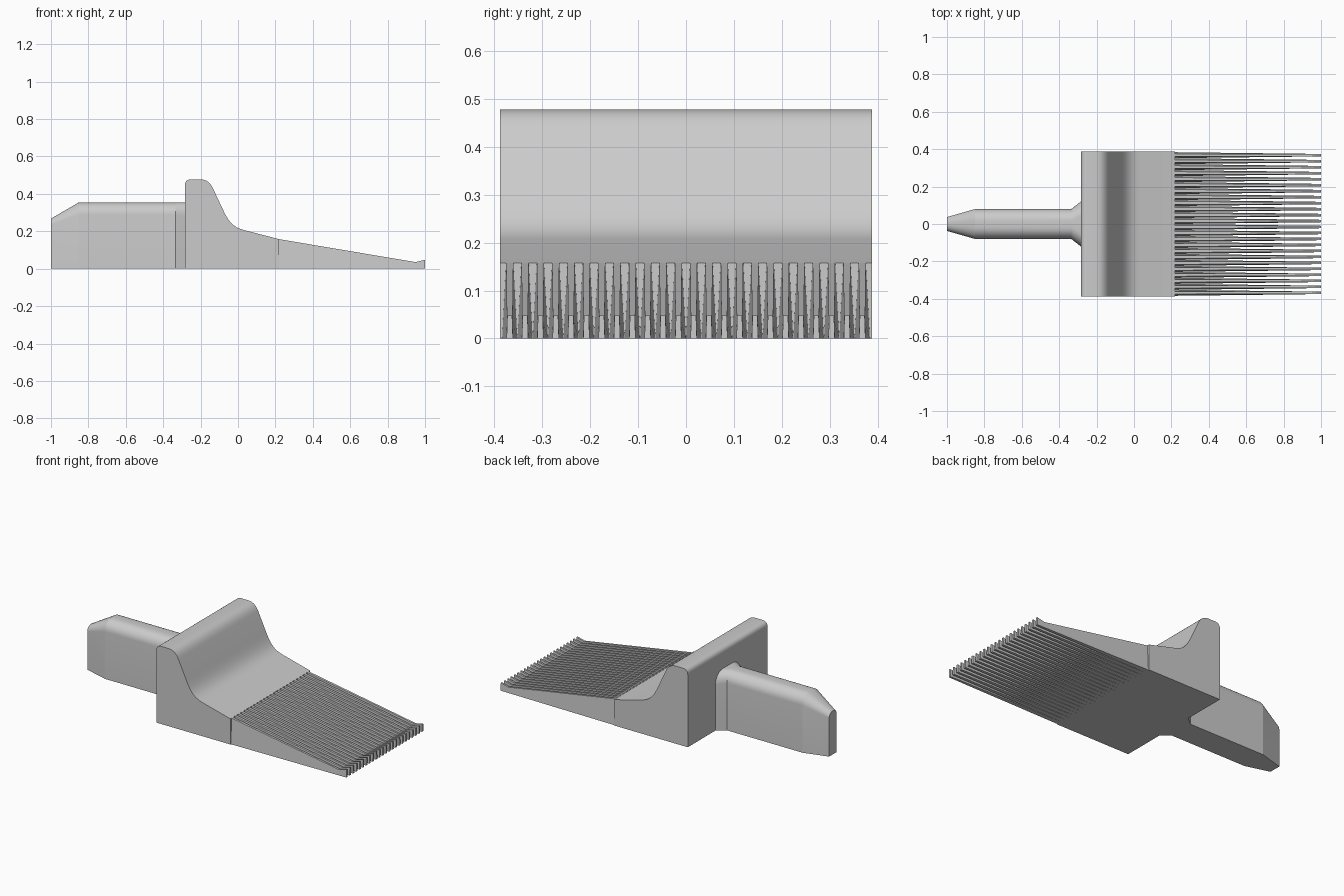
import bpy, bmesh, math

if "Cube" in bpy.data.objects:
    bpy.data.objects.remove(bpy.data.objects["Cube"])

grey = bpy.data.materials.new("plain grey")
grey.diffuse_color = (0.6, 0.6, 0.6, 1)
grey.use_nodes = True
grey.node_tree.nodes["Principled BSDF"].inputs["Base Color"].default_value = grey.diffuse_color


def loft(name, rings, smooth=None):
    """Solid skinned through rings of equal point count, capped at both ends."""
    bm = bmesh.new()
    loops = [[bm.verts.new(p) for p in ring] for ring in rings]
    n = len(loops[0])
    for a, b in zip(loops, loops[1:]):
        for i in range(n):
            j = (i + 1) % n
            bm.faces.new((a[i], a[j], b[j], b[i]))
    bm.faces.new(loops[0][::-1])
    bm.faces.new(loops[-1])
    bmesh.ops.recalc_face_normals(bm, faces=bm.faces)
    mesh = bpy.data.meshes.new(name)
    bm.to_mesh(mesh)
    bm.free()
    mesh.materials.append(grey)
    obj = bpy.data.objects.new(name, mesh)
    bpy.context.collection.objects.link(obj)
    if smooth:
        bpy.ops.object.select_all(action='DESELECT')
        bpy.context.view_layer.objects.active = obj
        obj.select_set(True)
        bpy.ops.object.shade_smooth_by_angle(angle=math.radians(smooth))
    return obj


def bezier(p0, p1, p2, p3, n=10):
    pts = []
    for i in range(n + 1):
        t = i / n
        s = 1 - t
        pts.append(tuple(s**3 * a + 3 * s * s * t * b + 3 * s * t * t * c + t**3 * d
                         for a, b, c, d in zip(p0, p1, p2, p3)))
    return pts


# Main block: side profile with rounded crest and concave ramp
profile = [(-0.284, 0)]
profile += bezier((-0.284, 0.445), (-0.284, 0.467), (-0.272, 0.478), (-0.25, 0.478), 6)
profile += bezier((-0.205, 0.478), (-0.17, 0.478), (-0.15, 0.462), (-0.134, 0.43))
profile += bezier((-0.08, 0.315), (-0.05, 0.25), (-0.025, 0.222), (0.03, 0.207))
profile += [(0.22, 0.158), (0.22, 0)]
loft("main_block", [[(x, y, z) for x, z in profile] for y in (-0.388, 0.388)], 25)


# Handle: round-topped section, tapered tip and flared root
def handle_ring(x, w, h, r):
    arc = [math.radians(90 * i / 8) for i in range(9)]
    right = [(x, w - r + r * math.cos(a), h - r + r * math.sin(a)) for a in arc]
    left = [(px, -py, pz) for px, py, pz in reversed(right)]
    return [(x, w, 0)] + right + left + [(x, -w, 0)]


loft("handle", [handle_ring(-1.0, 0.037, 0.268, 0.033),
                handle_ring(-0.85, 0.08, 0.355, 0.065),
                handle_ring(-0.335, 0.08, 0.355, 0.065),
                handle_ring(-0.282, 0.122, 0.355, 0.075)], 15)

# Comb teeth: tapering blades with upturned tips
COUNT, PITCH = 24, 0.032
stations = [(0.219, 0.158, 0.0158, 0.0075),   # x, height, half width bottom / top
            (0.95, 0.035, 0.0072, 0.0058),
            (1.0, 0.048, 0.0066, 0.005)]
for i in range(COUNT):
    c = (i - (COUNT - 1) / 2) * PITCH
    loft(f"comb_tooth_{i + 1}",
         [[(x, c - b, 0), (x, c + b, 0), (x, c + t, h), (x, c - t, h)]
          for x, h, b, t in stations])
